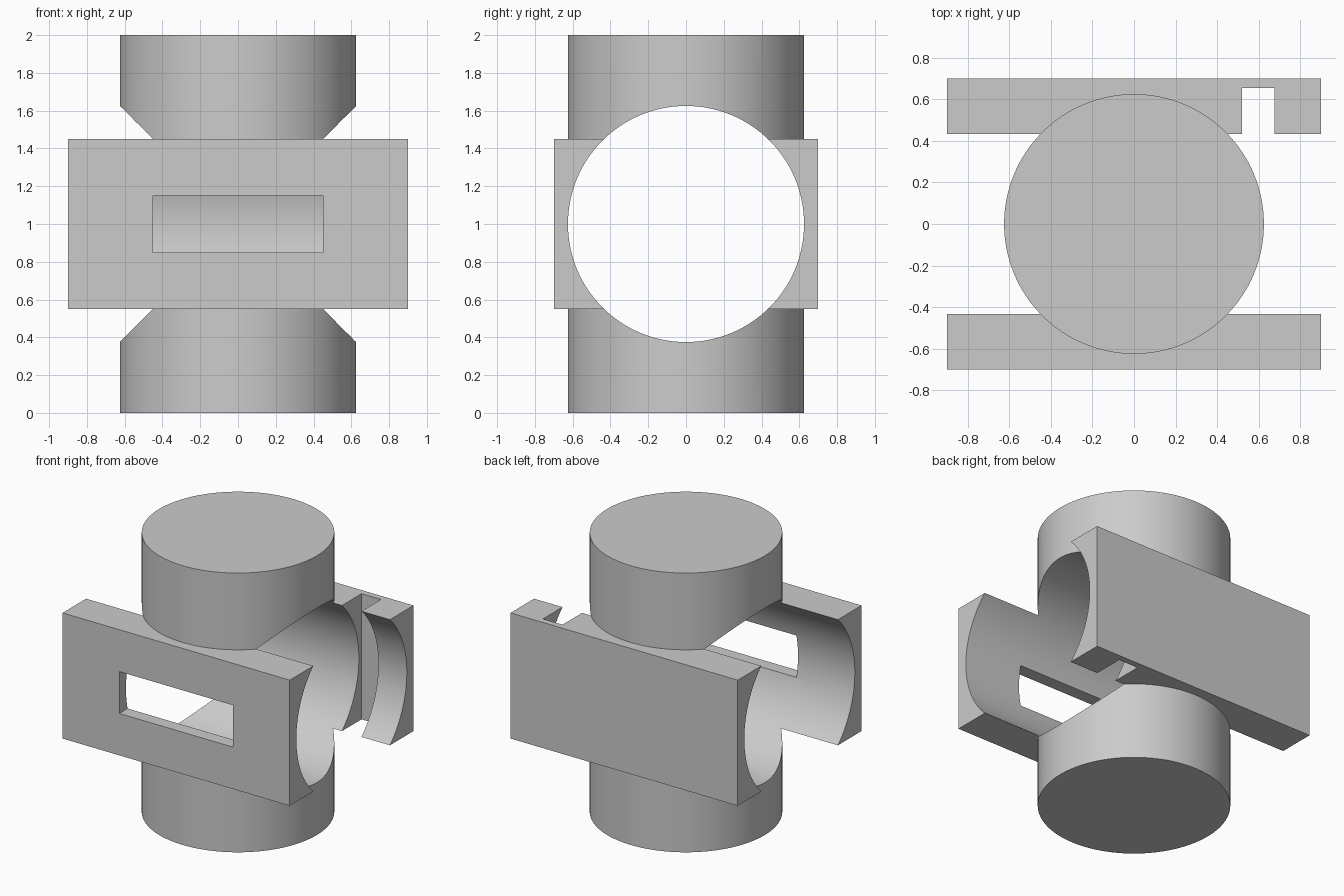
import bpy
from math import pi, radians

cube = bpy.data.objects.get("Cube")
if cube:
    bpy.data.objects.remove(cube, do_unlink=True)

RADIUS = 0.625

grey = bpy.data.materials.new("plain grey")
grey.use_nodes = True
colour = (0.6, 0.6, 0.6, 1)
grey.diffuse_color = colour
grey.node_tree.nodes["Principled BSDF"].inputs["Base Color"].default_value = colour


def block(name, low, high):
    """Box between two corners."""
    centre = [(a + b) / 2 for a, b in zip(low, high)]
    bpy.ops.mesh.primitive_cube_add(size=1, location=centre)
    ob = bpy.context.object
    ob.name = name
    ob.scale = [b - a for a, b in zip(low, high)]
    bpy.ops.object.transform_apply(location=True, rotation=True, scale=True)
    ob.data.materials.append(grey)
    return ob


def cylinder(name, length, rotation=(0, 0, 0)):
    bpy.ops.mesh.primitive_cylinder_add(vertices=128, radius=RADIUS, depth=length,
                                        location=(0, 0, 1), rotation=rotation)
    ob = bpy.context.object
    ob.name = name
    bpy.ops.object.transform_apply(location=True, rotation=True, scale=True)
    ob.data.materials.append(grey)
    return ob


def combine(target, tool, operation):
    """Apply a boolean and remove the tool."""
    tool.hide_render = True
    mod = target.modifiers.new(tool.name, "BOOLEAN")
    mod.operation = operation
    mod.solver = "EXACT"
    mod.object = tool
    bpy.context.view_layer.objects.active = target
    bpy.ops.object.modifier_apply(modifier=mod.name)
    bpy.data.objects.remove(tool, do_unlink=True)


# Rectangular housing joined with the upright post
housing = block("bored_housing", (-0.9, -0.7, 0.55), (0.9, 0.7, 1.45))
combine(housing, cylinder("post", 2), "UNION")

# Round bore running side to side
combine(housing, cylinder("bore", 3, (0, pi / 2, 0)), "DIFFERENCE")

# Window in the front wall
combine(housing, block("window", (-0.45, -0.9, 0.85), (0.45, -0.2, 1.15)), "DIFFERENCE")

# Vertical slot inside the back wall
combine(housing, block("slot", (0.52, 0.41, 0.45), (0.675, 0.655, 1.55)), "DIFFERENCE")

# Smooth round surfaces with crisp edges
bpy.ops.object.select_all(action="DESELECT")
housing.select_set(True)
bpy.context.view_layer.objects.active = housing
bpy.ops.object.shade_smooth_by_angle(angle=radians(20))
